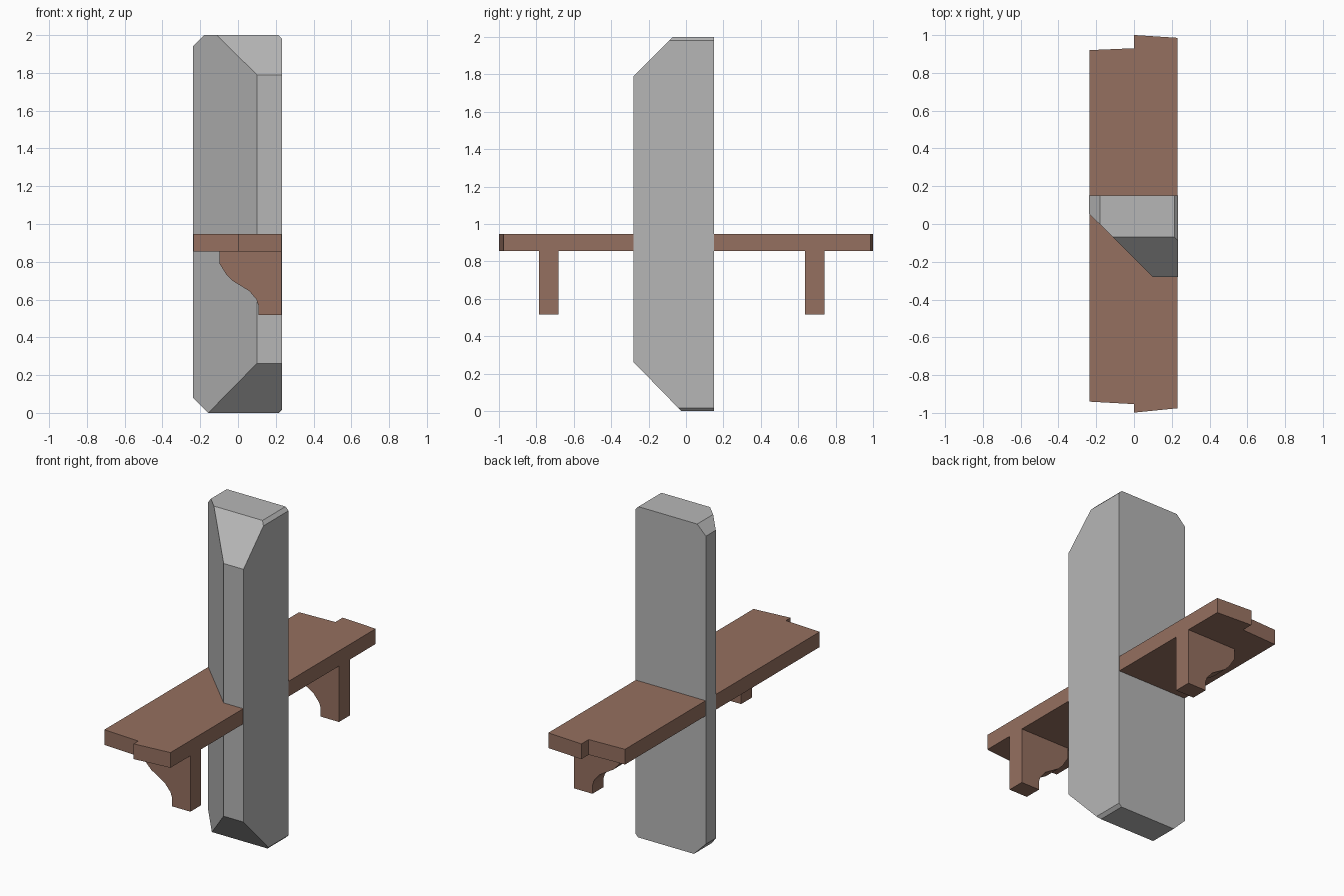
import bpy, bmesh
from mathutils import Vector

if "Cube" in bpy.data.objects:
    bpy.data.objects.remove(bpy.data.objects["Cube"])


def material(name, rgb):
    m = bpy.data.materials.new(name)
    m.diffuse_color = (*rgb, 1.0)
    m.use_nodes = True
    m.node_tree.nodes["Principled BSDF"].inputs["Base Color"].default_value = m.diffuse_color
    return m


stone = material("grey stone", (0.47, 0.47, 0.47))
wood = material("brown wood", (0.30, 0.16, 0.115))


def finish(bm, name, mat):
    bmesh.ops.recalc_face_normals(bm, faces=bm.faces[:])
    me = bpy.data.meshes.new(name)
    bm.to_mesh(me)
    bm.free()
    me.materials.append(mat)
    ob = bpy.data.objects.new(name, me)
    bpy.context.collection.objects.link(ob)
    return ob


def extrude(name, points, direction, mat):
    """Extrude a closed outline of 3D points along a direction."""
    bm = bmesh.new()
    face = bm.faces.new([bm.verts.new(p) for p in points])
    ext = bmesh.ops.extrude_face_region(bm, geom=[face], use_keep_orig=True)
    verts = [g for g in ext["geom"] if isinstance(g, bmesh.types.BMVert)]
    bmesh.ops.translate(bm, verts=verts, vec=direction)
    return finish(bm, name, mat)


# Stone pillar: a block with its corners cut off by planes
X0, X1, Y0, Y1 = -0.238, 0.233, -0.28, 0.15
bm = bmesh.new()
bmesh.ops.create_cube(bm, size=1.0)
for v in bm.verts:
    v.co = Vector((X1 if v.co.x > 0 else X0,
                   Y1 if v.co.y > 0 else Y0,
                   2.0 if v.co.z > 0 else 0.0))
cuts = [  # point on the plane, outward normal
    ((0.10, Y0, 0), (-0.335, -0.338, 0)),      # front left edge
    ((0, Y0, 1.79), (0, -0.21, 0.21)),         # front top
    ((0, Y0, 0.262), (0, -0.262, -0.255)),     # front bottom
    ((X0, 0, 1.942), (-0.058, 0, 0.058)),      # left top
    ((X0, 0, 0.08), (-0.08, 0, -0.08)),        # left bottom
    ((X1, 0, 1.98), (0.02, 0, 0.02)),          # right top
    ((X1, 0, 0.018), (0.018, 0, -0.018)),      # right bottom
]
for point, normal in cuts:
    res = bmesh.ops.bisect_plane(bm, geom=bm.verts[:] + bm.edges[:] + bm.faces[:],
                                 plane_co=point, plane_no=Vector(normal).normalized(),
                                 clear_outer=True)
    edges = [g for g in res["geom_cut"] if isinstance(g, bmesh.types.BMEdge)]
    bmesh.ops.contextual_create(bm, geom=edges)
finish(bm, "stone_pillar", stone)

# Shelf plank: two uneven board ends, passing through the pillar
outline = [(-0.236, -0.94), (0, -0.953), (0, -0.998), (0.231, -0.975),
           (0.231, 0.985), (0, 1.0), (0, 0.93), (-0.236, 0.92)]
extrude("shelf_plank", [(x, y, 0.855) for x, y in outline], (0, 0, 0.092), wood)

# Curved support brackets under the plank
profile = [(-0.098, 0.855), (-0.098, 0.79), (-0.06, 0.73), (-0.03, 0.70),
           (0.06, 0.645), (0.098, 0.60), (0.108, 0.57), (0.108, 0.517),
           (0.231, 0.517), (0.231, 0.855)]
for name, y in (("front_bracket", -0.785), ("back_bracket", 0.635)):
    extrude(name, [(x, y, z) for x, z in profile], (0, 0.104, 0), wood)
